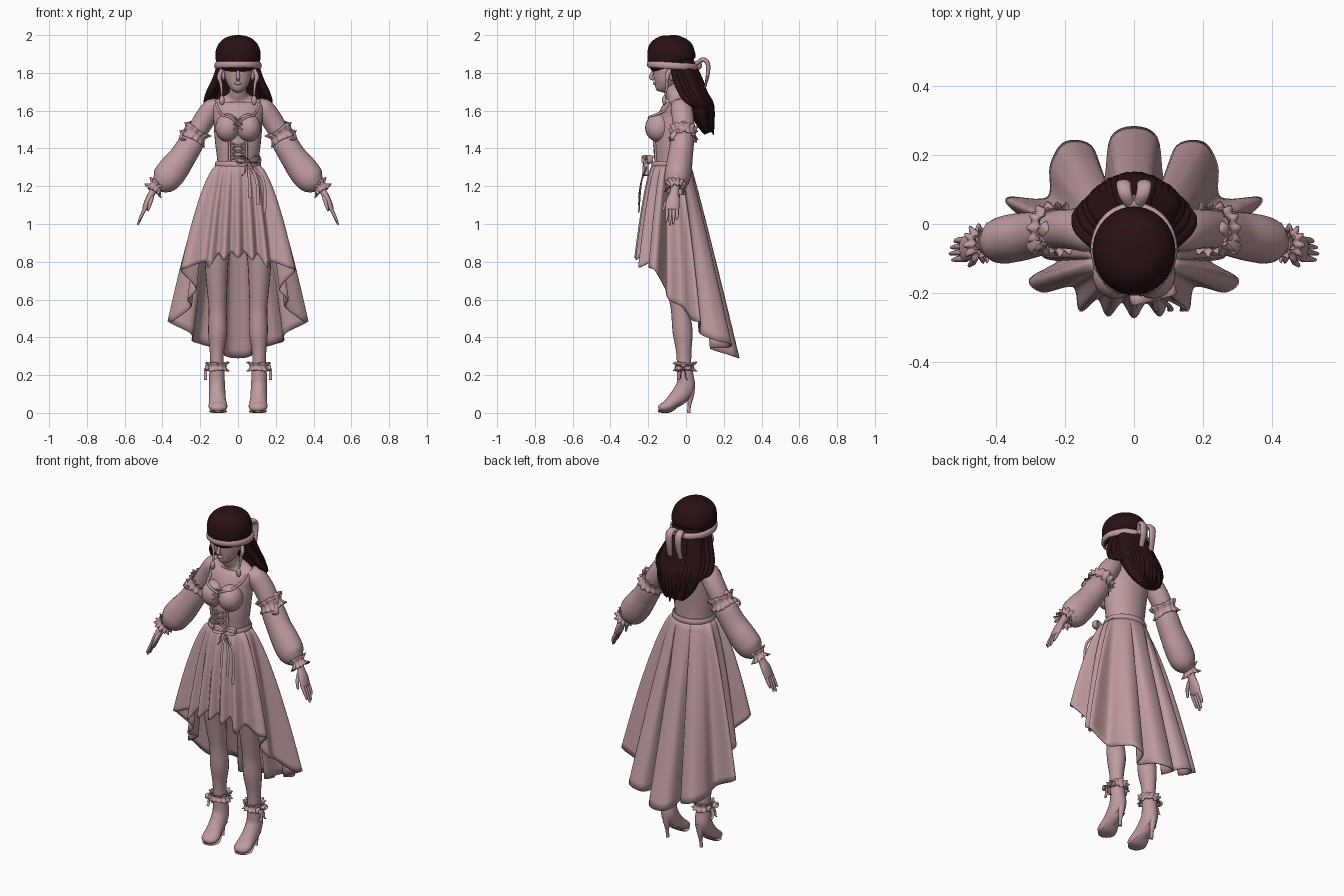
import bpy, bmesh, math, random
from mathutils import Vector as V

random.seed(4)
def material(name, col):
    m = bpy.data.materials.new(name)
    m.diffuse_color = (*col, 1)
    return m
PINK = material("dusty_pink", (0.52, 0.33, 0.345))
DARK = material("dark_brown_hair", (0.022, 0.0055, 0.0065))

def spline(P, sub, closed=False):
    """Catmull-Rom resampling of points of any dimension."""
    n, out = len(P), []
    for i in range(n if closed else n - 1):
        q = [P[(i + k) % n] if closed else P[min(max(i + k, 0), n - 1)] for k in (-1, 0, 1, 2)]
        for s in range(sub):
            t = s / sub
            out.append([b + .5 * t * (c - a + t * (2*a - 5*b + 4*c - d + t * (3*(b - c) + d - a)))
                        for a, b, c, d in zip(*q)])
    return out if closed else out + [list(P[-1])]

def skin(bm, rings, closed=False, caps=True):
    """Bridge equal rings of points into quads."""
    vs = [[bm.verts.new(p) for p in r] for r in rings]
    n = len(vs[0])
    for i in range(len(vs) if closed else len(vs) - 1):
        a, b = vs[i], vs[(i + 1) % len(vs)]
        for j in range(n):
            bm.faces.new((a[j], a[(j+1) % n], b[(j+1) % n], b[j]))
    if caps and not closed:
        bm.faces.new(vs[0]); bm.faces.new(vs[-1])

def tube(bm, P, n=14, ref=(0, 1, 0), sub=4, side=1, closed=False):
    """Sweep an ellipse along (x, y, z, a, b); b is the radius along ref."""
    S, ref, rings = spline(P, sub, closed), V(ref), []
    m = len(S)
    for i, s in enumerate(S):
        lo, hi = (S[i-1], S[(i+1) % m]) if closed else (S[max(i-1, 0)], S[min(i+1, m-1)])
        t = (V(hi[:3]) - V(lo[:3])).normalized()
        b = (ref - ref.dot(t) * t).normalized()
        a = t.cross(b)
        ring = []
        for j in range(n):
            w = 2 * math.pi * j / n
            p = V(s[:3]) + a * max(s[3], .001) * math.cos(w) + b * max(s[4], .001) * math.sin(w)
            ring.append((p.x * side, p.y, p.z))
        rings.append(ring)
    skin(bm, rings, closed)

def loft(bm, rows, n=32, sub=4):
    """Upright form from rows of (z, y centre, x radius, y radius)."""
    tube(bm, [(0, y, z, a, b) for z, y, a, b in rows], n, sub=sub)

def ball(bm, c, r):
    d = bmesh.ops.create_uvsphere(bm, u_segments=20, v_segments=12, radius=1)
    for v in d["verts"]:
        v.co = V(c) + V([v.co[k] * r[k] for k in range(3)])

def frill(bm, c, axis, r0, r1, length, waves, side=1):
    """Gathered ruffle, pinched in the middle and wavy on both edges."""
    c, ax = V(c), V(axis).normalized()
    u = ax.orthogonal().normalized(); w = ax.cross(u)
    rings = []
    for s in (-1, -.6, -.2, .2, .6, 1):
        ring = []
        for j in range(waves * 6):
            th = 2 * math.pi * j / (waves * 6)
            r = r0 + (r1 - r0) * abs(s) * (1 + .45 * math.cos(waves * th + s))
            p = c + ax * s * length * (1 + .15 * math.sin(3 * th)) + (u * math.cos(th) + w * math.sin(th)) * r
            ring.append((p.x * side, p.y, p.z))
        rings.append(ring)
    skin(bm, rings, caps=False)

def bow(bm, c, u, v, k, tail=1.5, side=1):
    """Ribbon bow: two loops, a knot and two tails."""
    c, u, v = V(c), V(u).normalized(), V(v).normalized()
    w = u.cross(v)
    for s in (-1, 1):
        loop = [(0, 0), (.55, .4), (1, .35), (1.05, -.1), (.6, -.2)]
        tube(bm, [(*(c + (u * s * x + v * z) * k), .07 * k, .27 * k) for x, z in loop], 8, w, 4, side, True)
        ends = [(0, 0), (.3, -.4 * tail), (.35, -.8 * tail), (.6, -tail)]
        tube(bm, [(*(c + (u * s * x + v * z + w * .15) * k), .06 * k, .2 * k) for x, z in ends], 8, w, 3, side)
    ball(bm, (c.x * side, c.y, c.z), (.2 * k,) * 3)

def finish(bm, name, mat, thick=0):
    bmesh.ops.recalc_face_normals(bm, faces=bm.faces)
    me = bpy.data.meshes.new(name)
    bm.to_mesh(me); bm.free()
    ob = bpy.data.objects.new(name, me)
    bpy.context.collection.objects.link(ob)
    me.materials.append(mat)
    bpy.ops.object.select_all(action='DESELECT')
    ob.select_set(True)
    bpy.context.view_layer.objects.active = ob
    bpy.ops.object.shade_smooth_by_angle(angle=math.radians(55))
    if thick:
        sol = ob.modifiers.new("cloth", 'SOLIDIFY')
        sol.thickness, sol.offset = thick, 0
    return ob
new = bmesh.new

# bodice with neck and bust
bm = new()
loft(bm, [(1.27, -.075, .108, .09), (1.34, -.075, .11, .09), (1.42, -.075, .12, .093), (1.5, -.07, .127, .095),
          (1.56, -.06, .13, .09), (1.61, -.05, .14, .078), (1.65, -.045, .125, .055), (1.675, -.055, .065, .048),
          (1.7, -.07, .046, .045), (1.76, -.09, .043, .043)])
torso = finish(bm, "bodice", PINK)
bm = new()
for s in (-1, 1):
    ball(bm, (.055 * s, -.145, 1.51), (.066, .072, .075))
bust = finish(bm, "bust", PINK)
bpy.context.view_layer.update()

def front(x, z, r):
    """Point on the front of the bodice with radii appended."""
    hits = [o.ray_cast((x, -1, z), (0, 1, 0)) for o in (torso, bust)]
    return (x, min([h[1].y for h in hits if h[0]] + [0]) - r * .3, z, r, r)

# neckline trim, corset edges and lacing
bm = new()
for s in (-1, 1):
    tube(bm, [front(s * x, z, .007) for x, z in ((.115, 1.64), (.1, 1.6), (.08, 1.575), (.045, 1.565), (.02, 1.55), (0, 1.53))], 8, (0, 0, 1))
    tube(bm, [front(s * .045, z, .007) for z in (1.44, 1.4, 1.36, 1.32)], 8)
    for z in (1.34, 1.37, 1.4, 1.5, 1.53):
        w = .042 if z < 1.45 else .022
        tube(bm, [front(s * x * w, z + (x + 1) * .015, .005) for x in (-1, -.5, 0, .5, 1)], 6, (0, 1, 0), 2)
finish(bm, "neckline_and_lacing", PINK)

# high-low skirt: hem of crests and valleys, lofted up to the waist
half = [(.035, -.225, .85), (.075, -.265, .81), (.105, -.215, .84), (.155, -.25, .77), (.175, -.18, .80),
        (.265, -.195, .77), (.3, -.16, .75), (.22, -.11, .66), (.265, -.09, .60), (.25, -.02, .56), (.34, .035, .49),
        (.365, .075, .48), (.25, .075, .42), (.24, .17, .38), (.2, .235, .365), (.125, .225, .345), (.085, .13, .34),
        (.065, .25, .30)]
hem = [(0, -.27, .82)] + half + [(0, .28, .29)] + [(-x, y, z) for x, y, z in half[::-1]]
hem = spline(hem, 6, True)
rings = []
for i in range(25):
    t, ring = i / 24, []
    for x, y, z in hem:
        th = math.atan2(x, -(y + .05))
        p = t ** (.62 + .33 * max(0, y / .28))
        wx, wy = .112 * math.sin(th), -.075 - .097 * math.cos(th)
        ring.append((wx + (x - wx) * p, wy + (y - wy) * p, 1.315 + (z - 1.315) * t))
    rings.append(ring)
bm = new(); skin(bm, rings, caps=False)
finish(bm, "skirt", PINK, .007)

# waist sash and front bow with hanging ribbons
bm = new()
tube(bm, [(.114 * math.sin(k * math.pi / 8), -.075 - .099 * math.cos(k * math.pi / 8), 1.315, .009, .018) for k in range(16)],
     10, (0, 0, 1), 3, closed=True)
bow(bm, (.055, -.205, 1.335), (1, .25, 0), (0, 0, 1), .06, 1.3)
for x, z in ((.06, 1.14), (.1, 1.1), (.135, 1.06)):
    tube(bm, [(.055, -.2, 1.32, .004, .004), (x, -.235, 1.23, .008, .004), (x + .005, -.25, z, .009, .004)], 8)
finish(bm, "waist_sash", PINK)

# head, nose, lips and ears
bm = new()
loft(bm, [(1.70, -.135, .015, .02), (1.715, -.13, .036, .036), (1.75, -.115, .06, .058), (1.80, -.1, .073, .077),
          (1.86, -.09, .08, .088), (1.92, -.085, .075, .085), (1.96, -.08, .04, .05)])
tube(bm, [(0, -.17, 1.82, .007, .008), (0, -.182, 1.79, .009, .01), (0, -.185, 1.775, .012, .011), (0, -.168, 1.765, .008, .008)], 10)
ball(bm, (0, -.165, 1.745), (.018, .011, .009))
for s in (-1, 1):
    ball(bm, (.077 * s, -.075, 1.79), (.012, .02, .03))
finish(bm, "head", PINK)

# earrings and side ribbons
bm = new()
for s in (-1, 1):
    tube(bm, [(.085, -.085, 1.82, .009, .012), (.1, -.1, 1.78, .012, .012), (.09, -.1, 1.74, .008, .008),
              (.085, -.11, 1.68, .005, .005)], 10, side=s)
    ball(bm, (.085 * s, -.115, 1.655), (.014, .012, .025))
finish(bm, "earrings", PINK)

# hair cap and long back hair
bm = new()
loft(bm, [(1.835, -.068, .1, .112), (1.865, -.075, .117, .126), (1.91, -.078, .119, .126), (1.95, -.075, .105, .113),
          (1.98, -.073, .076, .083), (1.995, -.072, .04, .045), (2.0, -.072, .008, .01)], 40)
finish(bm, "hair_cap", DARK)
bm = new()
loft(bm, [(1.88, -.02, .09, .05), (1.8, .0, .105, .055), (1.72, .03, .125, .055), (1.65, .055, .14, .06),
          (1.58, .08, .13, .052), (1.52, .1, .1, .035), (1.48, .115, .06, .02)])
for k in range(21):
    u = -1 + k / 10
    c = 1 - u * u
    low = 1.47 + .15 * u * u + random.uniform(-.01, .03)
    tube(bm, [(.09 * u, -.07 + .1 * c, 1.86, .014, .018), (.115 * u, -.055 + .125 * c, 1.77, .017, .02),
              (.15 * u, -.02 + .12 * c, 1.69, .017, .022), (.162 * u, .02 + .115 * c, 1.62 + .02 * u * u, .016, .02),
              (.135 * u + random.uniform(-.02, .02), .06 + .085 * c, low, .003, .004)], 10, (1, 0, 0))
finish(bm, "long_hair", DARK)

# headband tied at the back
bm = new()
tube(bm, [(.115 * math.sin(k * math.pi / 8), -.072 - .124 * math.cos(k * math.pi / 8), 1.838 + .008 * math.cos(k * math.pi / 8),
           .011, .019) for k in range(16)], 10, (0, 0, 1), 3, closed=True)
for s in (-1, 1):
    tube(bm, [(.005, .045, 1.835, .012, .014), (.025, .085, 1.87, .012, .02), (.03, .115, 1.85, .012, .022),
              (.03, .115, 1.79, .01, .02), (.035, .1, 1.72, .005, .016)], 10, (1, 0, 0), side=s)
ball(bm, (0, .06, 1.84), (.025, .025, .025))
finish(bm, "headband", PINK)

# sleeves: short cap part, then full lower part
bm = new()
for s in (-1, 1):
    tube(bm, [(.105, -.035, 1.645, .025, .04), (.135, -.025, 1.615, .052, .056), (.18, -.015, 1.55, .056, .058),
              (.225, -.015, 1.475, .052, .055)], 20, side=s)
    tube(bm, [(.215, -.015, 1.49, .05, .05), (.245, -.02, 1.435, .066, .062), (.29, -.03, 1.36, .07, .066),
              (.345, -.04, 1.285, .08, .07), (.39, -.05, 1.23, .074, .065), (.425, -.055, 1.2, .04, .04)], 20, side=s)
finish(bm, "sleeves", PINK)

# ruffles and bows on upper arms, wrists and ankles
bm = new()
for s in (-1, 1):
    frill(bm, (.228, -.015, 1.475), (.5, 0, -.85), .056, .073, .032, 13, s)
    frill(bm, (.435, -.056, 1.195), (.6, -.05, -.8), .03, .05, .026, 11, s)
    frill(bm, (.11, -.005, .245), (0, 0, 1), .042, .058, .022, 11, s)
finish(bm, "ruffles", PINK, .003)
bm = new()
for s in (-1, 1):
    bow(bm, (.275, -.04, 1.495), (-.35, .5, .6), (-.6, .2, -.6), .055, -1, s)
    bow(bm, (.165, -.015, .235), (0, 1, 0), (0, 0, 1), .04, 1.5, s)
finish(bm, "ribbon_bows", PINK)

# hands with fingers
bm = new()
for s in (-1, 1):
    tube(bm, [(.435, -.056, 1.2, .022, .024), (.455, -.062, 1.165, .018, .024), (.475, -.068, 1.125, .018, .036),
              (.492, -.073, 1.085, .014, .037), (.498, -.074, 1.075, .008, .03)], 14, side=s)
    for k, (dx, z) in enumerate(((.525, 1.015), (.532, .995), (.528, 1.0), (.518, 1.025))):
        y = -.101 + .018 * k
        tube(bm, [(.485, y, 1.095, .009, .009), (.508, y, 1.05, .009, .009), (dx, y - .003, z, .005, .005)], 8, side=s)
    tube(bm, [(.455, -.08, 1.145, .011, .011), (.465, -.108, 1.11, .01, .01), (.477, -.12, 1.07, .005, .006)], 8, side=s)
finish(bm, "hands", PINK)

# legs
bm = new()
for s in (-1, 1):
    tube(bm, [(.085, -.075, 1.1, .08, .085), (.1, -.07, .95, .073, .078), (.113, -.06, .8, .063, .068), (.11, -.04, .62, .051, .053),
              (.108, -.03, .54, .047, .049), (.108, -.018, .43, .05, .053), (.112, -.012, .33, .038, .041),
              (.112, -.01, .24, .034, .037)], 20, side=s)
finish(bm, "legs", PINK)

# heeled ankle boots with soles
bm = new()
for s in (-1, 1):
    tube(bm, [(.112, -.006, .26, .042, .04), (.112, -.004, .2, .043, .041), (.111, -.002, .145, .05, .043), (.11, -.025, .1, .05, .044),
              (.108, -.065, .062, .04, .045), (.106, -.1, .036, .03, .05), (.105, -.13, .026, .023, .042),
              (.105, -.146, .022, .01, .018)], 18, (1, 0, 0), side=s)
    tube(bm, [(.11, .022, .14, .026, .026), (.11, .024, .09, .018, .018), (.11, .018, .04, .01, .009), (.11, .014, .0, .01, .01)], 12, side=s)
    tube(bm, [(.11, .02, .085, .006, .03), (.109, -.03, .05, .006, .032), (.106, -.08, .01, .006, .046),
              (.105, -.12, .006, .006, .044), (.105, -.148, .008, .004, .02)], 12, (1, 0, 0), side=s)
finish(bm, "boots", PINK)
